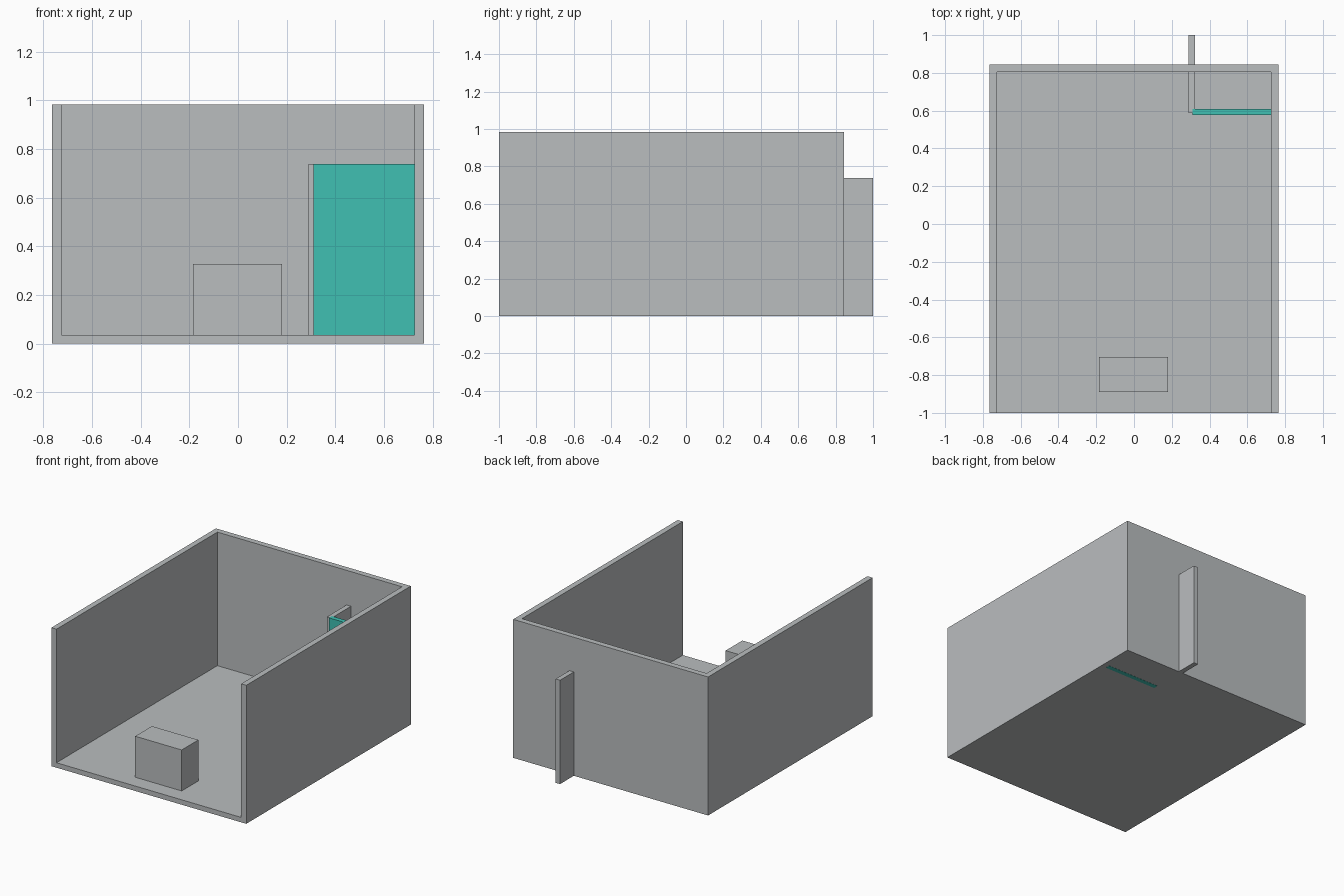
import bpy, bmesh

if "Cube" in bpy.data.objects:
    bpy.data.objects.remove(bpy.data.objects["Cube"])


def material(name, rgb):
    m = bpy.data.materials.new(name)
    m.diffuse_color = (*rgb, 1.0)
    m.use_nodes = True
    m.node_tree.nodes["Principled BSDF"].inputs["Base Color"].default_value = m.diffuse_color
    return m


grey = material("light_grey", (0.49, 0.51, 0.52))
teal = material("teal", (0.05, 0.53, 0.45))


def finish(name, bm, mat):
    bmesh.ops.recalc_face_normals(bm, faces=bm.faces)
    mesh = bpy.data.meshes.new(name)
    bm.to_mesh(mesh)
    bm.free()
    mesh.materials.append(mat)
    obj = bpy.data.objects.new(name, mesh)
    bpy.context.collection.objects.link(obj)
    return obj


def box(name, x, y, z, mat):
    """Box from (min, max) pairs on each axis."""
    bm = bmesh.new()
    bmesh.ops.create_cube(bm, size=1.0)
    for v in bm.verts:
        v.co = [r[0] if c < 0 else r[1] for c, r in zip(v.co, (x, y, z))]
    return finish(name, bm, mat)


W, FRONT, BACK, TOP = 0.765, -1.0, 0.845, 0.984   # outer room
IN, IN_BACK, FLOOR = 0.725, 0.804, 0.036          # inner room

# Floor slab, a hair above the ground so the panel foot shows underneath
box("floor", (-W, W), (FRONT, BACK), (0.001, FLOOR), grey)

# Walls: one U-shaped outline raised from the floor, open at the front
outline = [(-W, FRONT), (-IN, FRONT), (-IN, IN_BACK), (IN, IN_BACK),
           (IN, FRONT), (W, FRONT), (W, BACK), (-W, BACK)]
bm = bmesh.new()
base = bm.faces.new([bm.verts.new((x, y, FLOOR)) for x, y in outline])
up = bmesh.ops.extrude_face_region(bm, geom=[base], use_keep_orig=True)
for v in up["geom"]:
    if isinstance(v, bmesh.types.BMVert):
        v.co.z = TOP
finish("walls", bm, grey)

# Partition running through the back wall
box("partition", (0.289, 0.324), (0.587, 1.0), (0.001, 0.738), grey)

# Coloured panel closing off the corner
box("door_panel", (0.311, IN), (0.577, 0.61), (0.0, 0.739), teal)

# Counter block near the open side
box("counter", (-0.184, 0.181), (-0.89, -0.703), (FLOOR, 0.327), grey)
